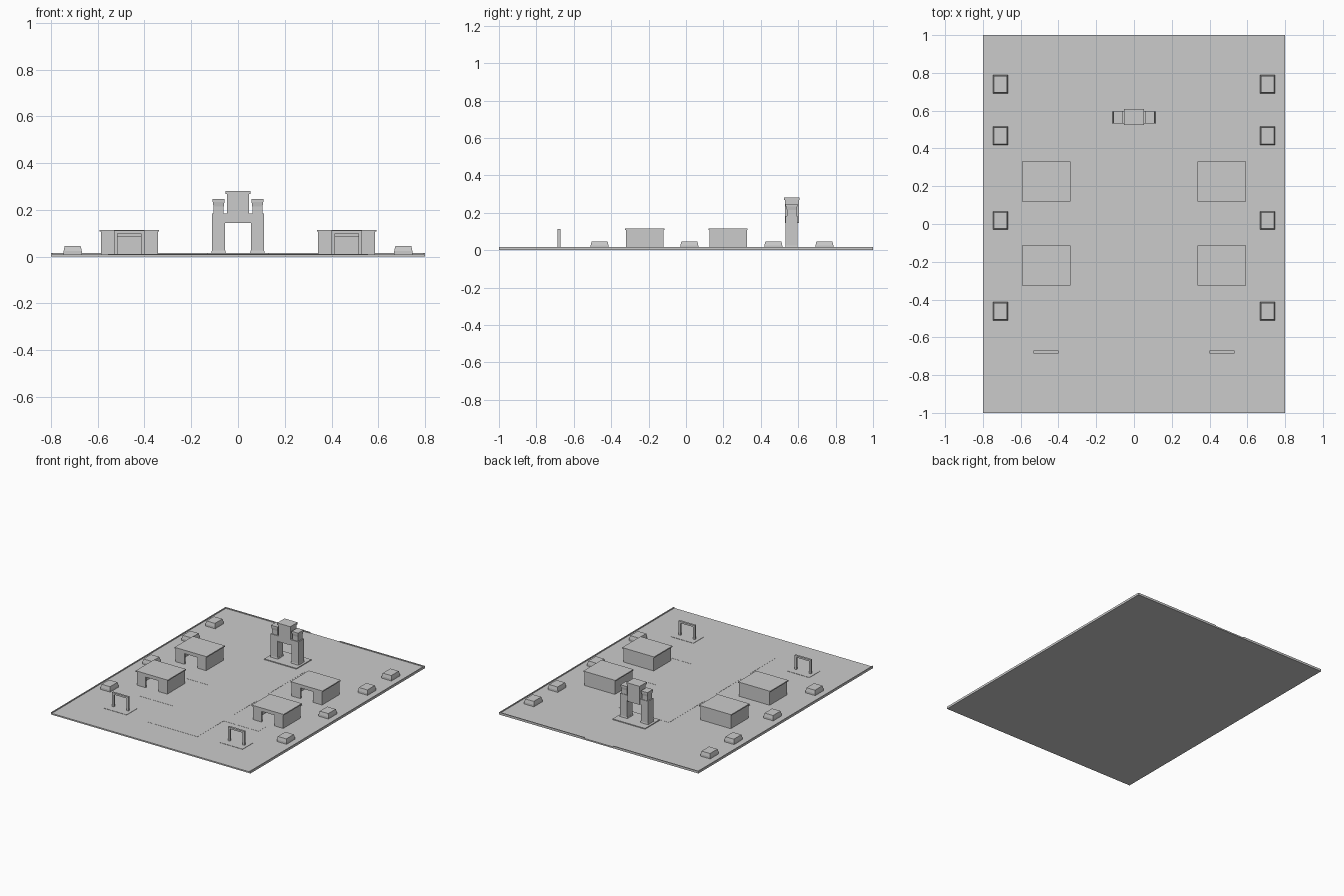
import bpy, bmesh

if "Cube" in bpy.data.objects:
    bpy.data.objects.remove(bpy.data.objects["Cube"])

G = 0.01  # top of the ground slab


def mesh_object(name, bm):
    bmesh.ops.recalc_face_normals(bm, faces=bm.faces[:])
    me = bpy.data.meshes.new(name)
    bm.to_mesh(me)
    bm.free()
    ob = bpy.data.objects.new(name, me)
    bpy.context.collection.objects.link(ob)
    return ob


def add_block(bm, x0, x1, y0, y1, z0, z1, inset=0.0):
    """Box whose top is drawn in by inset (negative flares out)."""
    for v in bmesh.ops.create_cube(bm, size=1)["verts"]:
        top = v.co.z > 0
        i = inset if top else 0
        v.co.x = x1 - i if v.co.x > 0 else x0 + i
        v.co.y = y1 - i if v.co.y > 0 else y0 + i
        v.co.z = z1 if top else z0


def blocks(name, *items):
    bm = bmesh.new()
    for it in items:
        add_block(bm, *it)
    return mesh_object(name, bm)


def prism(name, outline, y0, y1):
    """Extrude an x-z outline from y0 to y1."""
    bm = bmesh.new()
    face = bm.faces.new([bm.verts.new((x, y0, z)) for x, z in outline])
    ext = bmesh.ops.extrude_face_region(bm, geom=[face])
    for v in ext["geom"]:
        if isinstance(v, bmesh.types.BMVert):
            v.co.y = y1
    return mesh_object(name, bm)


def portal(x, hw, hi, top, under):
    """Outline of two posts joined by a lintel."""
    return [(x - hw, G), (x - hw, top), (x + hw, top), (x + hw, G),
            (x + hi, G), (x + hi, under), (x - hi, under), (x - hi, G)]


# Ground, paths and low kerbs
blocks("ground", (-0.8, 0.8, -1, 1, 0, G))
blocks("paths", (-0.2, 0.2, -0.75, 0.48, G - 0.002, G + 0.001),
       *[(s - 0.14, s + 0.14, y - 0.05, y + 0.05, G - 0.002, G + 0.001)
         for s in (-0.34, 0.34) for y in (-0.4, 0)])
blocks("kerbs",
       (-0.8, -0.793, -1, 1, 0.005, 0.016),
       (0.793, 0.8, -1, 1, 0.005, 0.016),
       (-0.793, -0.12, 0.993, 1, 0.005, 0.016),
       (0.12, 0.793, 0.993, 1, 0.005, 0.016))

# Large gate: plinth, portal with feet, central tower and side turrets
blocks("gate_plinth", (-0.13, 0.13, 0.485, 0.655, 0.005, 0.016))
prism("gate_portal", portal(0, 0.112, 0.055, 0.184, 0.145), 0.533, 0.595)
blocks("gate_feet", *[(c - 0.032, c + 0.032, 0.53, 0.598, G, 0.026, 0.003)
                      for c in (-0.083, 0.083)])
blocks("gate_tower", (-0.048, 0.048, 0.53, 0.603, 0.145, 0.268))
blocks("gate_tower_cap", (-0.053, 0.053, 0.524, 0.608, 0.268, 0.282))
for side, c in (("left", -0.083), ("right", 0.083)):
    blocks(side + "_turret",
           (c - 0.022, c + 0.022, 0.539, 0.591, 0.18, 0.215),
           (c - 0.022, c + 0.022, 0.539, 0.591, 0.215, 0.234, -0.003),
           (c - 0.026, c + 0.026, 0.533, 0.597, 0.234, 0.247))

for side, s in (("left", -1), ("right", 1)):
    c = 0.465 * s
    # Hollow houses with an open doorway in front and a flat overhanging roof
    for row, y in (("front", -0.22), ("back", 0.225)):
        y0, y1, x0, x1, t = y - 0.1, y + 0.1, c - 0.122, c + 0.122, 0.01
        tag = f"{row}_{side}_house"
        prism(tag + "_door_wall", portal(c, 0.122, 0.051, 0.107, 0.087),
              y0, y0 + t)
        blocks(tag + "_walls",
               (x0, x1, y1 - t, y1, G, 0.107),
               (x0, x0 + t, y0 + t, y1 - t, G, 0.107),
               (x1 - t, x1, y0 + t, y1 - t, G, 0.107))
        blocks(tag + "_roof",
               (c - 0.128, c + 0.128, y - 0.105, y + 0.105, 0.107, 0.115))
    # Small entry frames on thin pads
    blocks(side + "_entry_pad", (c - 0.09, c + 0.09, -0.74, -0.62, 0.005, 0.012))
    prism(side + "_entry_frame", portal(c, 0.066, 0.05, 0.113, 0.1),
          -0.686, -0.671)
    # Low tapered blocks along the edges
    for n, y in enumerate((-0.462, 0.018, 0.467, 0.74)):
        b = 0.707 * s
        blocks(f"{side}_edge_block_{n}",
               (b - 0.039, b + 0.039, y - 0.048, y + 0.048, G, 0.024),
               (b - 0.039, b + 0.039, y - 0.048, y + 0.048, 0.024, 0.046, 0.005))
